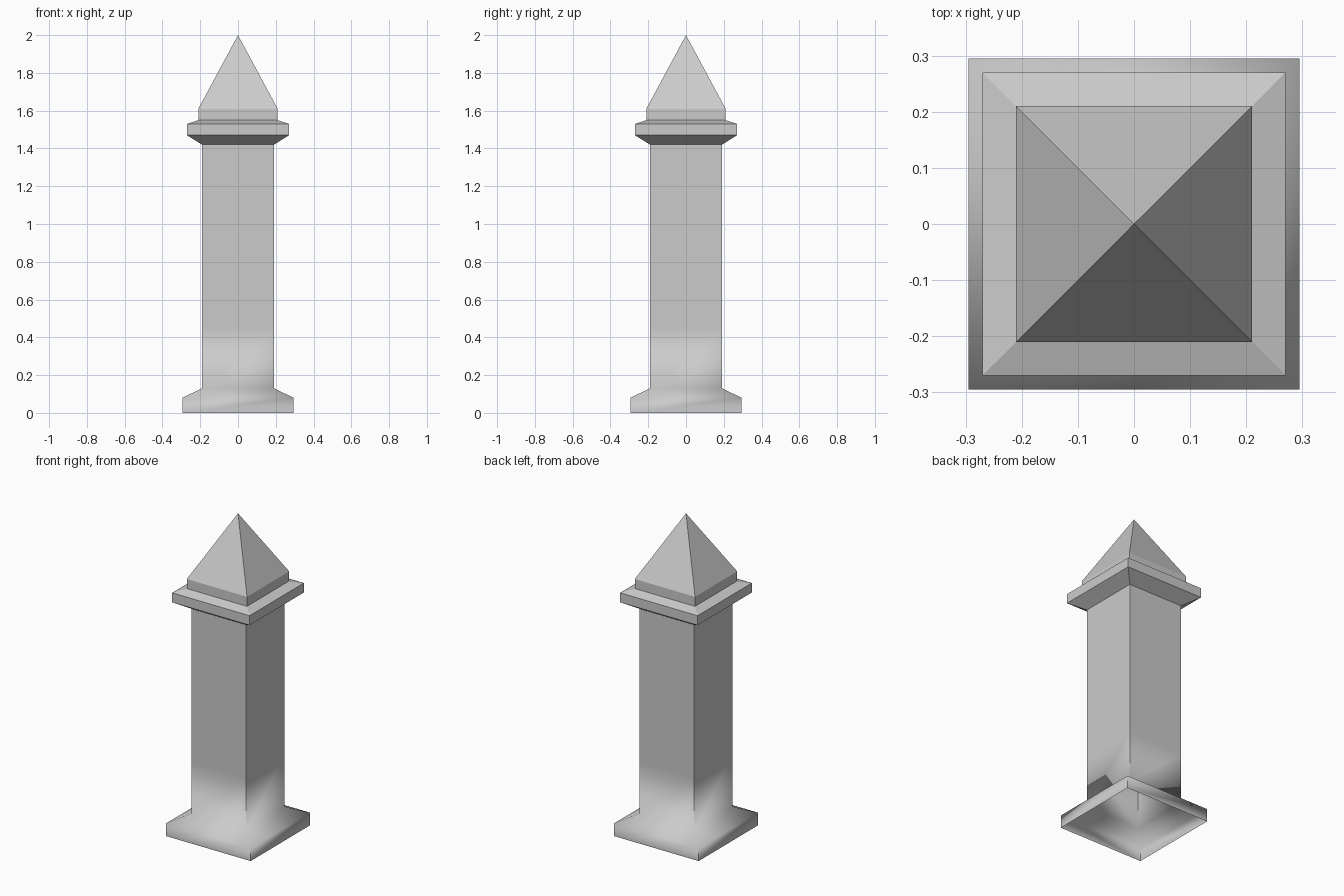
import bpy
import bmesh
import math

cube = bpy.data.objects.get("Cube")
if cube:
    bpy.data.objects.remove(cube, do_unlink=True)

# Single stone colour
stone = bpy.data.materials.new("grey_stone")
stone.use_nodes = True
colour = (0.6, 0.6, 0.6, 1)
stone.diffuse_color = colour
stone.node_tree.nodes["Principled BSDF"].inputs["Base Color"].default_value = colour


def square_loft(name, profile, smooth_angle):
    """Skin square rings given as (half width, height); zero width is a point."""
    bm = bmesh.new()
    rings = []
    for half, z in profile:
        if half == 0:
            rings.append([bm.verts.new((0, 0, z))] * 4)
        else:
            rings.append([bm.verts.new((sx * half, sy * half, z))
                          for sx, sy in ((-1, -1), (1, -1), (1, 1), (-1, 1))])
    for low, high in zip(rings, rings[1:]):
        for i in range(4):
            j = (i + 1) % 4
            corners = [low[i], low[j], high[j], high[i]]
            bm.faces.new(list(dict.fromkeys(corners)))
    mesh = bpy.data.meshes.new(name)
    bm.to_mesh(mesh)
    bm.free()
    mesh.materials.append(stone)
    obj = bpy.data.objects.new(name, mesh)
    bpy.context.collection.objects.link(obj)
    bpy.ops.object.select_all(action="DESELECT")
    obj.select_set(True)
    bpy.context.view_layer.objects.active = obj
    bpy.ops.object.shade_smooth_by_angle(angle=math.radians(smooth_angle))
    return obj


# Hollow shaft flowing softly into its flared foot, open underneath
square_loft("shaft_and_foot",
            [(0.295, 0), (0.295, 0.08), (0.19, 0.13), (0.19, 0.45), (0.19, 1.42)], 75)

# Crisp moulded collar around the top of the shaft
square_loft("collar", [(0.19, 1.42), (0.27, 1.47), (0.27, 1.53), (0.21, 1.55)], 10)

# Pyramid cap on a low plinth
square_loft("pyramid_cap", [(0.21, 1.55), (0.21, 1.61), (0, 2)], 10)
